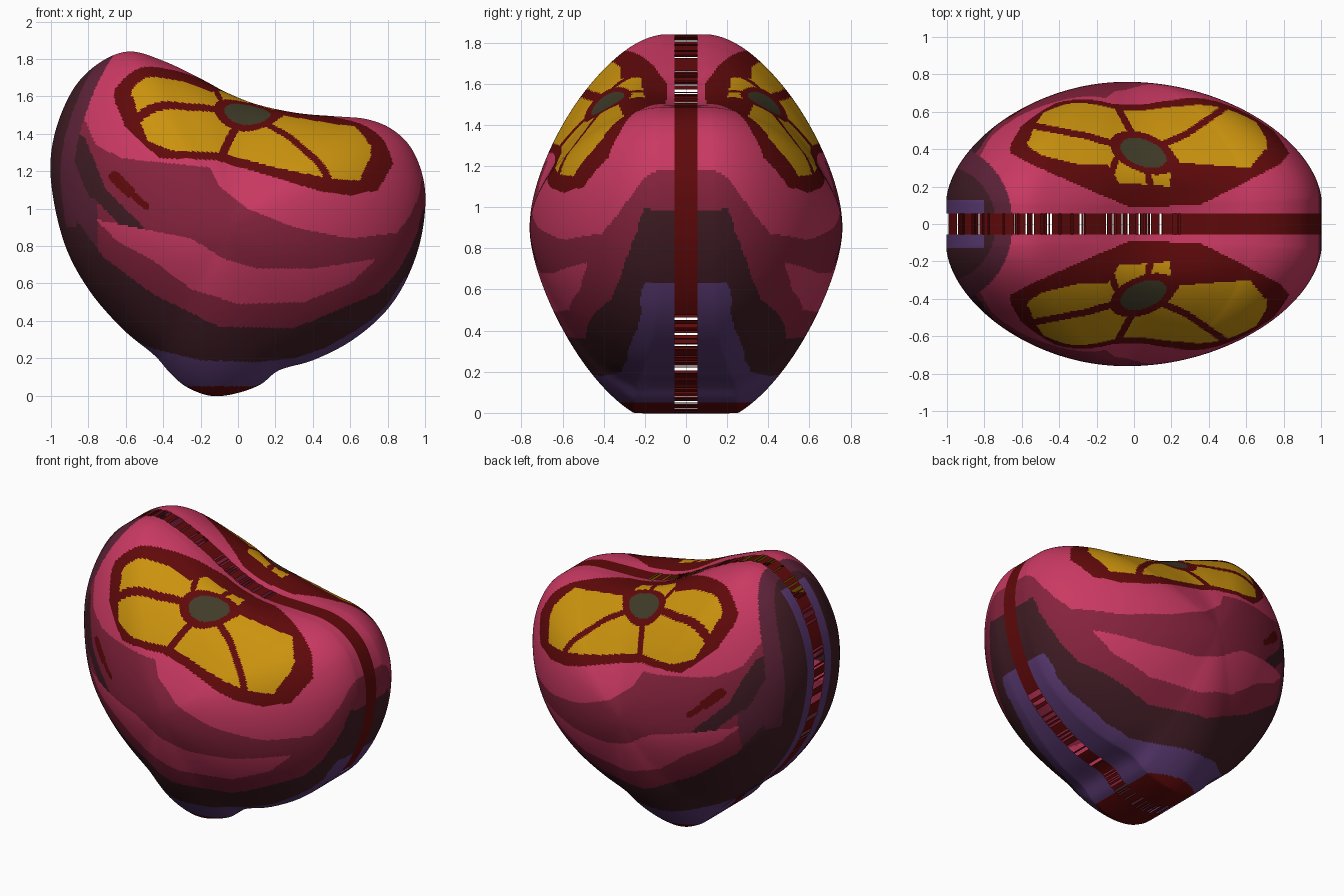
import bpy, bmesh, math, random
from mathutils import Vector

random.seed(4)
if "Cube" in bpy.data.objects:
    bpy.data.objects.remove(bpy.data.objects["Cube"], do_unlink=True)

HALF_WIDTH, SEAM = 0.76, 0.055
CENTRE = Vector((-0.04, 0.9))
STEPS, RINGS, BLUR = 19, 125, 28

# Materials
PALETTE = {
    "rose": (201, 57, 98), "berry": (134, 35, 61), "plum": (92, 34, 55),
    "dark_wine": (63, 28, 36), "violet": (91, 58, 115), "dark_red": (96, 9, 10),
    "amber": (203, 147, 14), "moss_grey": (64, 59, 40),
}
NAMES = list(PALETTE)


def make_material(name):
    colour = [((c / 255 + 0.055) / 1.055) ** 2.4 for c in PALETTE[name]] + [1]
    mat = bpy.data.materials.new(name)
    mat.use_nodes = True
    mat.diffuse_color = colour
    shader = mat.node_tree.nodes["Principled BSDF"]
    shader.inputs["Base Color"].default_value = colour
    shader.inputs["Roughness"].default_value = 0.6
    return mat


MATERIALS = [make_material(name) for name in NAMES]


# Helpers
def curve(points, x):
    """Piecewise linear height of a line of points at x."""
    if x <= points[0][0]:
        return points[0][1]
    for (xa, ya), (xb, yb) in zip(points, points[1:]):
        if x <= xb:
            return ya + (yb - ya) * (x - xa) / (xb - xa)
    return points[-1][1]


def near(point, start, end):
    """Distance from a flat point to a segment."""
    p, a, b = Vector(point), Vector(start), Vector(end)
    t = max(0, min(1, (p - a).dot(b - a) / (b - a).length_squared))
    return (p - a.lerp(b, t)).length


def smooth_loop(points, steps):
    """Closed rounded outline through the given points."""
    pts = [Vector(p) for p in points]
    n, loop = len(pts), []
    for i in range(n):
        a, b, c, d = (pts[(i + k) % n] for k in (-1, 0, 1, 2))
        for s in range(steps):
            t = s / steps
            loop.append(b + (c - a) * t / 2 + (a * 2 - b * 5 + c * 4 - d) * t * t / 2
                        + (b * 3 - a - c * 3 + d) * t ** 3 / 2)
    return loop


def ease(t):
    t = max(0, min(1, t))
    return t * t * (3 - 2 * t)


def add_object(name, bm):
    mesh = bpy.data.meshes.new(name)
    bmesh.ops.recalc_face_normals(bm, faces=bm.faces)
    bm.to_mesh(mesh)
    bm.free()
    for mat in MATERIALS:
        mesh.materials.append(mat)
    obj = bpy.data.objects.new(name, mesh)
    bpy.context.collection.objects.link(obj)
    return obj


# Outline of the body along the seam, as arms from the centre
OUTLINE = smooth_loop([
    (-.58, 1.84), (-.4, 1.79), (-.2, 1.69), (-.05, 1.6), (.1, 1.53), (.28, 1.495),
    (.5, 1.49), (.68, 1.48), (.83, 1.42), (.94, 1.3), (1, 1.1), (.98, .85), (.9, .62),
    (.78, .44), (.6, .29), (.4, .19), (.22, .14), (.12, .06), (-.02, .01), (-.15, 0),
    (-.28, .05), (-.37, .13), (-.45, .22), (-.62, .36), (-.8, .57), (-.93, .82),
    (-1, 1.15), (-.98, 1.4), (-.88, 1.64), (-.74, 1.78)], STEPS)
count = len(OUTLINE)


def filled(p):
    """Arm to an outline point, with the saddle on top partly filled out."""
    lift = 0
    if p.y > 1.2 and -.4 < p.x < .83:
        lift = .65 * max(0, 1.79 - .3 * (p.x + .4) - p.y)
    return p + Vector((0, lift)) - CENTRE


# Arms at the seam, arms with a filled saddle, and a softer set for the cheeks
ARMS = [p - CENTRE for p in OUTLINE]
FULL = [filled(p) for p in OUTLINE]
SOFT = []
for i, arm in enumerate(FULL):
    window = [FULL[(i + k) % count].length for k in range(-BLUR, BLUR + 1)]
    SOFT.append(arm.normalized() * (sum(window) / len(window)))


def swell(i, phi):
    """Point of the swollen half body: phi runs from the cheek to the seam."""
    s, depth = math.sin(phi), math.cos(phi)
    arm = ARMS[i].lerp(FULL[i], ease(depth / .45)).lerp(SOFT[i], .85 * ease((depth - .2) / .45))
    way = arm.normalized()
    pinch = 1 - (1 - s) * .46 * (1 - way.x ** 2) + .06 * max(0, -way.y) ** 4
    flat = CENTRE + arm * min(1, s * pinch + .1 * depth * s ** 4)
    return Vector((flat.x, -HALF_WIDTH * depth, flat.y))


# Colour borders: heights (or depths) along x
ROSE_EDGE = [(-.83, 1.5), (-.76, 1.34), (-.62, 1.27), (-.15, 1.22), (-.1, 1.12), (.05, 1), (.3, .9),
             (.6, .84), (.85, .87), (.92, .96), (.965, 1.06), (.99, 1.2)]
DARK_EDGE = [(-.95, 1.1), (-.85, .92), (-.72, .74), (-.45, .54), (-.1, .37), (.3, .36),
             (.75, .55), (.85, .66), (.92, .78), (.96, .88), (.985, .99)]
VIOLET_EDGE = [(-.8, .5), (-.7, .37), (-.45, .25), (-.2, .19), (.1, .18), (.3, .2),
               (.45, .25), (.6, .33), (.72, .41), (.8, .49), (.89, .63)]
STREAK_TOP = [(-.75, .94), (-.55, .9), (-.25, .84), (-.07, .73), (.1, .68), (.4, .68), (.73, .73)]
STREAK_LOW = [(-.75, .93), (-.65, .83), (-.45, .72), (-.25, .57), (0, .49), (.35, .5), (.6, .6), (.73, .72)]
TONGUE = [(-.86, 1.35), (-.76, 1.1), (-.54, .88)]
PATCH_IN = [(-.66, .38), (-.55, .32), (-.26, .19), (-.02, .09), (.35, .1), (.57, .21), (.78, .32), (.84, .39)]
PATCH_LOW = [(-.65, 1.56), (-.6, 1.43), (-.42, 1.27), (-.12, 1.26), (.22, 1.16), (.45, 1.09),
             (.6, 1.07), (.75, 1.1), (.83, 1.24)]
AMBER_IN = [(-.57, .42), (-.5, .37), (-.3, .32), (-.14, .32), (-.08, .22), (.2, .2), (.22, .33), (.62, .3), (.7, .4)]
AMBER_LOW = [(-.56, 1.6), (-.53, 1.48), (-.48, 1.36), (-.35, 1.31), (-.1, 1.3), (.2, 1.22),
             (.5, 1.16), (.65, 1.15), (.71, 1.28)]
HUB = (.05, .38)
SPOKES = [(HUB, (-.25, .47)), ((-.25, .47), (-.56, .53)), (HUB, (-.03, .52)), ((-.03, .52), (-.12, .68)),
          (HUB, (.28, .48)), ((.28, .48), (.54, .66)), (HUB, (.1, .15)),
          ((-.14, .2), (-.1, .34)), ((.21, .2), (.22, .34))]


def paint(x, y, z):
    # eye patch: grey hub, amber segments, red frame
    if -.66 < x < .83 and y > curve(PATCH_IN, x) and z > curve(PATCH_LOW, x):
        dx, dy = x - HUB[0], y - HUB[1]
        ring = math.hypot((dx + dy * .3) / .115, (dy + dx * .15) / .075)
        if ring < 1:
            return "moss_grey"
        inside = -.57 < x < .71 and y > curve(AMBER_IN, x) and z > curve(AMBER_LOW, x)
        if inside and ring > 1.45 and all(near((x, y), *s) > .018 for s in SPOKES):
            return "amber"
        return "dark_red"
    if near((x, z), (-.66, 1.17), (-.58, 1.09)) < .03 or near((x, z), (-.58, 1.09), (-.49, 1.01)) < .018:
        return "dark_red"
    if z < .05:
        return "dark_red"
    # rounded bands hugging the seam on the high end
    if y < .13 and (x < -.8 or (x < -.3 and z < .8)):
        return "violet"
    if math.hypot((x + 1) / .26, y / .3) < 1:
        return "dark_wine"
    if math.hypot((x + 1) / .35, y / .42) < 1 and z > .9:
        return "plum"
    # belly bands
    if z < curve(VIOLET_EDGE, x):
        return "violet"
    if z < curve(DARK_EDGE, x):
        return "dark_wine"
    if -.75 < x < .73 and curve(STREAK_LOW, x) < z < curve(STREAK_TOP, x):
        return "rose"
    if near((x, z), *TONGUE[:2]) < .05 or near((x, z), *TONGUE[1:]) < .04:
        return "dark_wine"
    if x > -.83 and z > curve(ROSE_EDGE, x):
        return "rose"
    return "plum" if x < -.75 and z < curve(TONGUE, x) else "berry"


# Body: one swollen half, mirrored across the seam
LAST = math.acos(SEAM / HALF_WIDTH)
bm = bmesh.new()
cheek = bm.verts.new(swell(0, 0))
rings = [[bm.verts.new(swell(i, LAST * r / RINGS)) for i in range(count)] for r in range(1, RINGS + 1)]
for i in range(count):
    j = (i + 1) % count
    bm.faces.new((cheek, rings[0][i], rings[0][j]))
    for inner, outer in zip(rings, rings[1:]):
        bm.faces.new((inner[i], outer[i], outer[j], inner[j]))
for face in bm.faces:
    c = face.calc_center_median()
    face.material_index = NAMES.index(paint(c.x, abs(c.y), c.z))
    face.smooth = True
body = add_object("body", bm)
mirror = body.modifiers.new("mirror", "MIRROR")
mirror.use_axis = (False, True, False)
mirror.use_mirror_merge = False

# Seam: ragged slats bridging the two halves, some missing
bm = bmesh.new()
edge = [swell(i, LAST) for i in range(count)]
for i in range(count):
    a, b = edge[i], edge[(i + 1) % count]
    closed = a.x > .25 and a.z > .5
    if not closed and random.random() < .3:
        continue
    quad = [a, b, Vector((b.x, -b.y, b.z)), Vector((a.x, -a.y, a.z))]
    face = bm.faces.new([bm.verts.new(p) for p in quad])
    face.material_index = NAMES.index("dark_red")
add_object("seam", bm)
